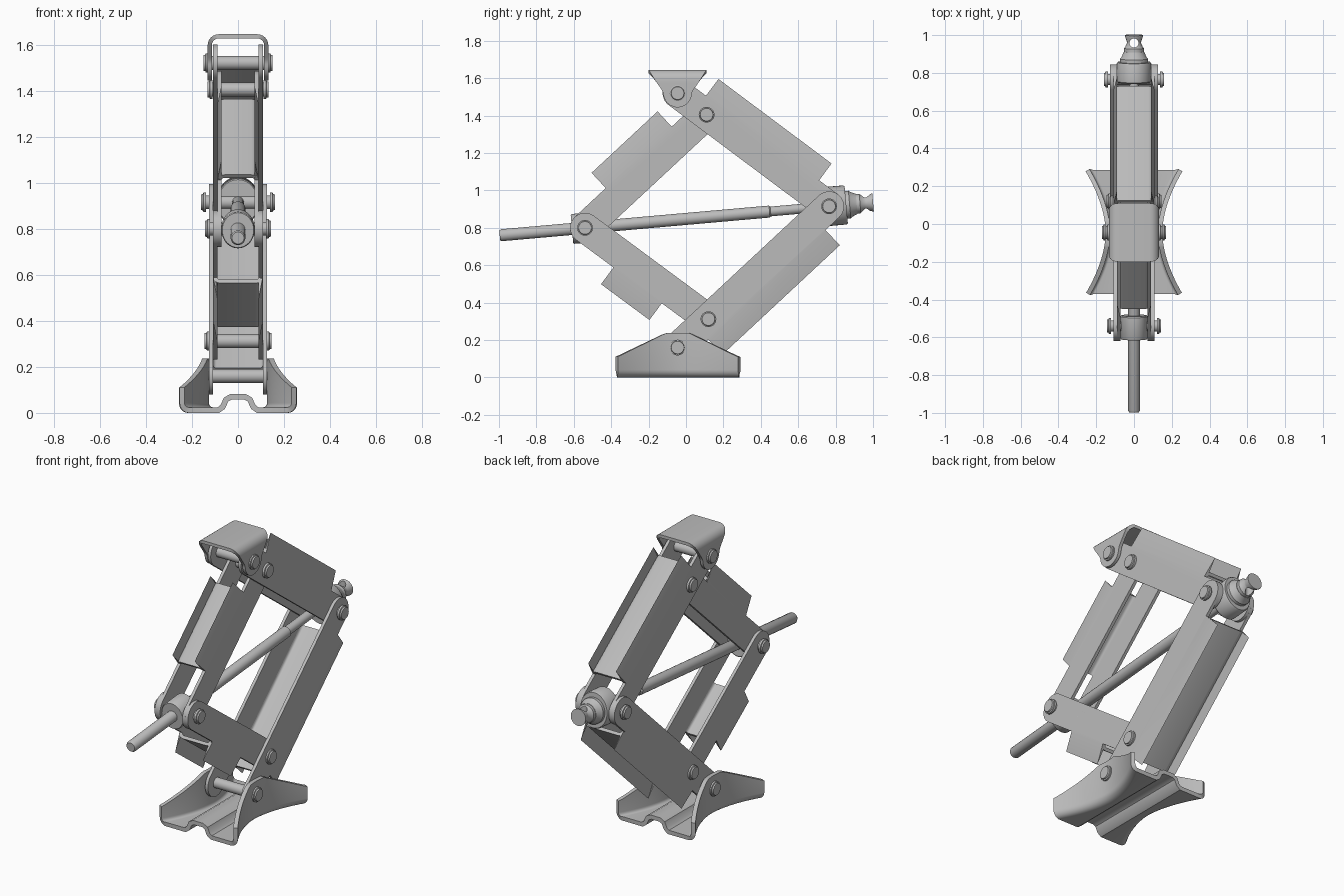
import bpy, bmesh, math
from mathutils import Matrix, Vector

if "Cube" in bpy.data.objects:
    bpy.data.objects.remove(bpy.data.objects["Cube"])

STEEL = (0.5, 0.5, 0.5, 1)
steel = bpy.data.materials.new("grey_steel")
steel.use_nodes = True
steel.diffuse_color = STEEL
steel.node_tree.nodes["Principled BSDF"].inputs["Base Color"].default_value = STEEL
SHEET = 0.018

# Pivot centres as (y, z)
BASE, LOW, LEFT = (-0.045, 0.16), (0.12, 0.312), (-0.54, 0.80)
RIGHT, HIGH, TOP = (0.765, 0.915), (0.11, 1.405), (-0.045, 1.52)
made = []


def finish(name, bm, thickness=0):
    """Turn a bmesh into an object, giving sheets their thickness."""
    bmesh.ops.remove_doubles(bm, verts=bm.verts, dist=0.0002)
    bmesh.ops.recalc_face_normals(bm, faces=bm.faces)
    mesh = bpy.data.meshes.new(name)
    bm.to_mesh(mesh)
    bm.free()
    mesh.materials.append(steel)
    ob = bpy.data.objects.new(name, mesh)
    bpy.context.collection.objects.link(ob)
    if thickness:
        mod = ob.modifiers.new("sheet", 'SOLIDIFY')
        mod.thickness = thickness
        mod.offset = 0
        mod.use_even_offset = True
    made.append(ob)
    return ob


def grid(bm, rows):
    """Skin rows of points of equal length."""
    vs = [[bm.verts.new(p) for p in row] for row in rows]
    for a, b in zip(vs, vs[1:]):
        for j in range(len(a) - 1):
            bm.faces.new((a[j], a[j + 1], b[j + 1], b[j]))


def arc(cx, cy, r, a0, a1, n):
    return [(cx + r * math.cos(math.radians(a0 + (a1 - a0) * i / n)),
             cy + r * math.sin(math.radians(a0 + (a1 - a0) * i / n))) for i in range(n + 1)]


def lathe(name, profile, matrix, segments=32):
    """Turn (radius, distance) points about the local z axis."""
    bm = bmesh.new()
    rows = []
    for r, t in profile:
        rows.append([matrix @ Vector((r * math.cos(a), r * math.sin(a), t))
                     for a in (2 * math.pi * i / segments for i in range(segments + 1))])
    grid(bm, rows)
    return finish(name, bm)


def arm(name, start, end, side, half, u0, u1, r=0.08, web=0.11):
    """Folded channel with rounded ends and an outer web from u0 to u1."""
    s = Vector((0, *start))
    d = Vector((0, *end)) - s
    length = d.length
    d.normalize()
    n = Vector((0, -d.z, d.y)) * side
    w = half - SHEET / 2
    top = web - SHEET / 2
    bend = 0.024

    def place(x, u, v):
        return s + Vector((x, 0, 0)) + d * u + n * v

    bm = bmesh.new()
    outline = (arc(0, 0, r, 90, 270, 16) + arc(length, 0, r, -90, 90, 16)
               + [(u1, r), (u0, r)])
    for x in (-w, w):
        bm.faces.new([bm.verts.new(place(x, u, v)) for u, v in outline])
    section = ([(-w, r)] + arc(bend - w, top - bend, bend, 180, 90, 5)
               + arc(w - bend, top - bend, bend, 90, 0, 5) + [(w, r)])
    grid(bm, [[place(x, u, v) for x, v in section] for u in (u0, u1)])
    return finish(name, bm, SHEET)


# Four folded arms
arm("lower_rear_arm", BASE, RIGHT, -1, 0.126, 0.15, 1.007)
arm("upper_rear_arm", TOP, RIGHT, 1, 0.108, 0.13, 0.885)
arm("upper_front_arm", LEFT, HIGH, 1, 0.090, 0.226, 0.708)
arm("lower_front_arm", LEFT, LOW, -1, 0.108, 0.248, 0.57)

# Flared foot with a raised central rib
bm = bmesh.new()
rows = []
for i in range(33):
    y = -0.37 + 0.655 * i / 32
    off = abs(y - BASE[0])
    w = 0.138 + 0.108 * (off / 0.33) ** 1.8
    h = 0.237 - 0.127 * min(1, max(0, off - 0.065) / 0.262)
    half = [(0, 0.07), (0.03, 0.07), (0.052, 0.058), (0.066, 0.026), (0.085, 0.012)]
    half += arc(w - 0.03, 0.042, 0.03, -90, 0, 5) + [(w, h)]
    rows.append([(-x, y, z) for x, z in reversed(half[1:])] + [(x, y, z) for x, z in half])
grid(bm, rows)
finish("foot", bm, 0.024)

# Saddle: folded cap whose cheeks narrow towards the pin
bm = bmesh.new()
w, crown, bend = 0.123, 1.636, 0.04
cheek = [(crown, 0.155), (1.615, 0.139), (1.59, 0.121), (1.56, 0.1), (1.535, 0.083), (1.52, 0.076)]


def reach(z):
    for (za, ra), (zb, rb) in zip(cheek, cheek[1:]):
        if z >= zb:
            return ra + (rb - ra) * (za - z) / (za - zb)
    return math.sqrt(max(0.0001, 0.076 ** 2 - (z - 1.52) ** 2))


half = [(0, crown)] + arc(w - bend, crown - bend, bend, 90, 0, 6)
half += [(w, 1.575 - 0.01 * i) for i in range(13)] + [(w, 1.4475), (w, 1.4445)]
section = [(-x, z) for x, z in reversed(half[1:])] + half
grid(bm, [[(x, TOP[0] + sgn * reach(z), z) for x, z in section] for sgn in (-1, 1)])
finish("saddle", bm, SHEET)

# Pins with chamfered heads
for name, (y, z), e in (("foot_pin", BASE, 0.17), ("lower_pin", LOW, 0.145),
                        ("front_pin", LEFT, 0.143), ("rear_pin", RIGHT, 0.16),
                        ("upper_pin", HIGH, 0.132), ("saddle_pin", TOP, 0.15)):
    half = [(0.03, e - 0.022), (0.042, e - 0.022), (0.042, e - 0.01),
            (0.036, e - 0.008), (0.034, e), (0, e)]
    profile = [(r, -t) for r, t in reversed(half)] + half
    lathe(name, profile, Matrix.Translation((0, y, z)) @ Matrix.Rotation(math.pi / 2, 4, 'Y'))

# Screw axis runs from the front pivot to the rear pivot
axis = Vector((0, RIGHT[0] - LEFT[0], RIGHT[1] - LEFT[1])).normalized()
side = axis.cross(Vector((1, 0, 0)))


def on_axis(pivot, squash=1.0):
    m = Matrix(((squash, 0, 0), (0, side.y, axis.y), (0, side.z, axis.z))).to_4x4()
    return Matrix.Translation((0, *pivot)) @ m


lathe("screw", [(0, -1.768), (0.026, -1.768), (0.032, -1.758), (0.032, -0.32),
                (0.026, -0.314), (0.026, 0.1), (0, 0.1)], on_axis(RIGHT))
lathe("front_nut", [(0, -0.07), (0.076, -0.07), (0.08, -0.064), (0.08, 0.05),
                    (0.074, 0.056), (0, 0.056)], on_axis(LEFT, 0.9))
lathe("rear_block", [(0, -0.015), (0.1, -0.015), (0.105, -0.009), (0.105, 0.084),
                     (0.1, 0.092), (0, 0.092)], on_axis(RIGHT, 0.87))
lathe("thrust_collar", [(0, 0.08), (0.074, 0.08), (0.074, 0.11), (0.066, 0.12),
                        (0.054, 0.148), (0, 0.148)], on_axis(RIGHT))

# Drive end with a cross hole for the crank
drive = lathe("drive_end", [(0, 0.14), (0.045, 0.14), (0.052, 0.148), (0.052, 0.166),
                            (0.047, 0.172), (0.038, 0.192), (0.038, 0.202), (0.048, 0.232),
                            (0.048, 0.236), (0, 0.236)], on_axis(RIGHT))
cutter = lathe("hole_cutter", [(0, -0.15), (0.024, -0.15), (0.024, 0.15), (0, 0.15)],
               Matrix.Translation((0, 0.958, 0.932)))
cutter.hide_render = True
cut = drive.modifiers.new("hole", 'BOOLEAN')
cut.operation = 'DIFFERENCE'
cut.object = cutter

# Apply modifiers, drop the cutter, shade smooth with sharp folds
made.remove(cutter)
bpy.ops.object.select_all(action='DESELECT')
for ob in made:
    ob.select_set(True)
bpy.context.view_layer.objects.active = made[0]
bpy.ops.object.convert(target='MESH')
bpy.data.objects.remove(cutter)
bpy.ops.object.shade_smooth_by_angle(angle=math.radians(35))
